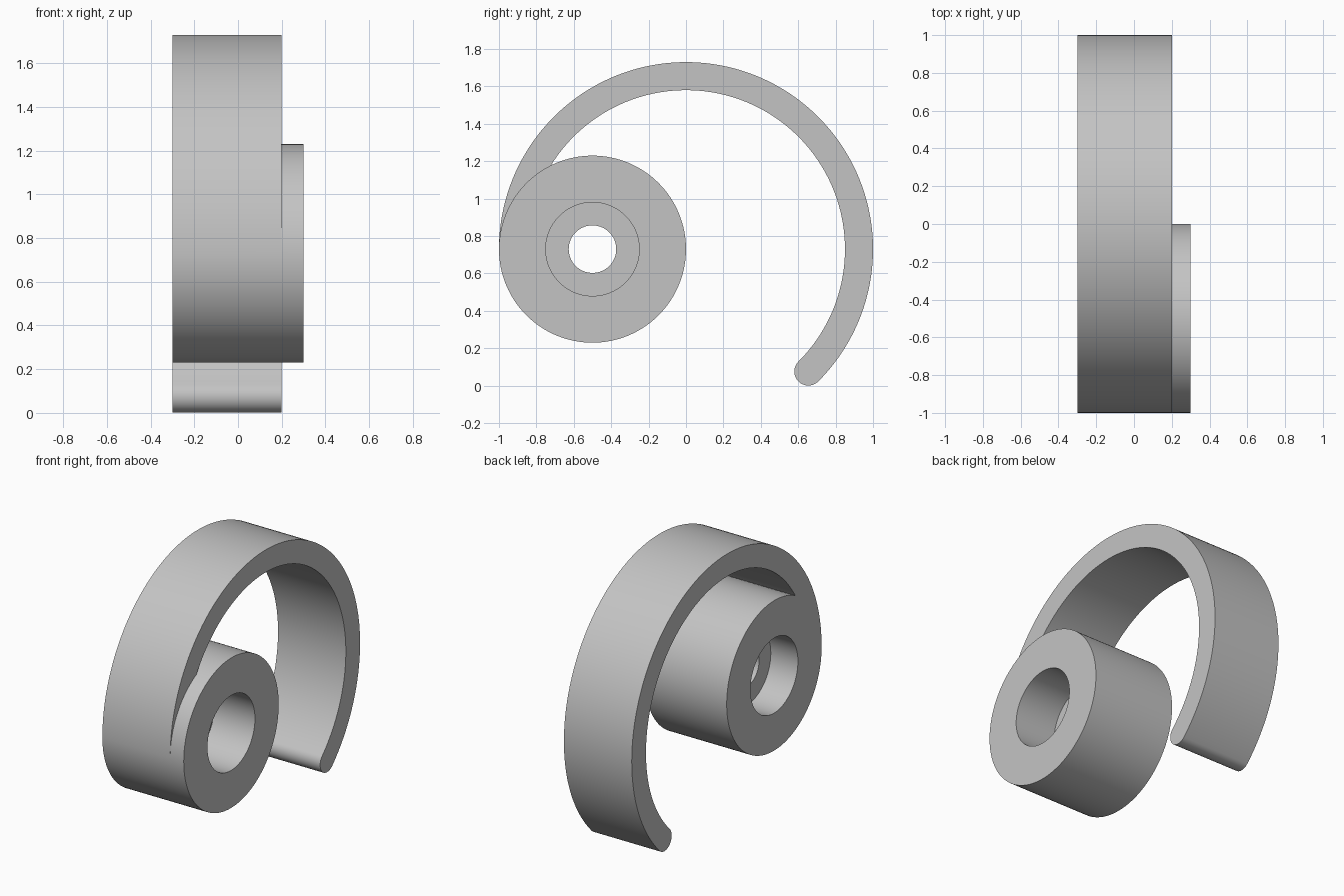
import bpy, bmesh, math
from mathutils import Vector

cube = bpy.data.objects.get("Cube")
if cube:
    bpy.data.objects.remove(cube, do_unlink=True)

AXIS_Z = 0.73          # height of both centres
HUB_Y = -0.5
SEGMENTS = 128

grey = bpy.data.materials.new("plain grey")
grey.use_nodes = True
colour = (0.55, 0.55, 0.55, 1)
grey.diffuse_color = colour
grey.node_tree.nodes["Principled BSDF"].inputs["Base Color"].default_value = colour


def finish(name, bm):
    bmesh.ops.recalc_face_normals(bm, faces=bm.faces)
    mesh = bpy.data.meshes.new(name)
    bm.to_mesh(mesh)
    bm.free()
    mesh.materials.append(grey)
    obj = bpy.data.objects.new(name, mesh)
    bpy.context.collection.objects.link(obj)
    return obj


def arc(cy, cz, radius, start, end, steps):
    angles = [math.radians(start + (end - start) * i / steps) for i in range(steps + 1)]
    return [(cy + radius * math.cos(a), cz + radius * math.sin(a)) for a in angles]


# Hub: closed cross-section (x, radius) turned round the x axis, with a web in the bore
section = [(-0.3, 0.5), (0.3, 0.5), (0.3, 0.25), (0.0, 0.25),
           (0.0, 0.127), (-0.1, 0.127), (-0.1, 0.25), (-0.3, 0.25)]
bm = bmesh.new()
rings = []
for i in range(SEGMENTS):
    a = math.tau * i / SEGMENTS
    rings.append([bm.verts.new((x, HUB_Y + r * math.cos(a), AXIS_Z + r * math.sin(a)))
                  for x, r in section])
for i, ring in enumerate(rings):
    following = rings[(i + 1) % SEGMENTS]
    for j in range(len(section)):
        k = (j + 1) % len(section)
        bm.faces.new((ring[j], ring[k], following[k], following[j]))
hub = finish("hub", bm)

# Hook: curved band with a rounded tip, extruded along x
tip = math.radians(-45)
tip_y, tip_z = 0.925 * math.cos(tip), AXIS_Z + 0.925 * math.sin(tip)
outline = (arc(0, AXIS_Z, 1.0, 180, -45, 120)
           + arc(tip_y, tip_z, 0.075, -45, -225, 24)[1:-1]
           + arc(0, AXIS_Z, 0.85, -45, 180, 120))
bm = bmesh.new()
face = bm.faces.new([bm.verts.new((-0.3, y, z)) for y, z in outline])
extruded = bmesh.ops.extrude_face_region(bm, geom=[face])["geom"]
bmesh.ops.translate(bm, vec=Vector((0.5, 0, 0)),
                    verts=[v for v in extruded if isinstance(v, bmesh.types.BMVert)])
hook = finish("hook_band", bm)

# Merge the band into the hub as one solid
union = hub.modifiers.new("merge", "BOOLEAN")
union.operation = "UNION"
union.solver = "EXACT"
union.object = hook
bpy.ops.object.select_all(action="DESELECT")
hub.select_set(True)
bpy.context.view_layer.objects.active = hub
bpy.ops.object.modifier_apply(modifier=union.name)
bpy.data.objects.remove(hook, do_unlink=True)
hub.name = "hub_with_hook"
bpy.ops.object.shade_smooth_by_angle(angle=math.radians(30))
